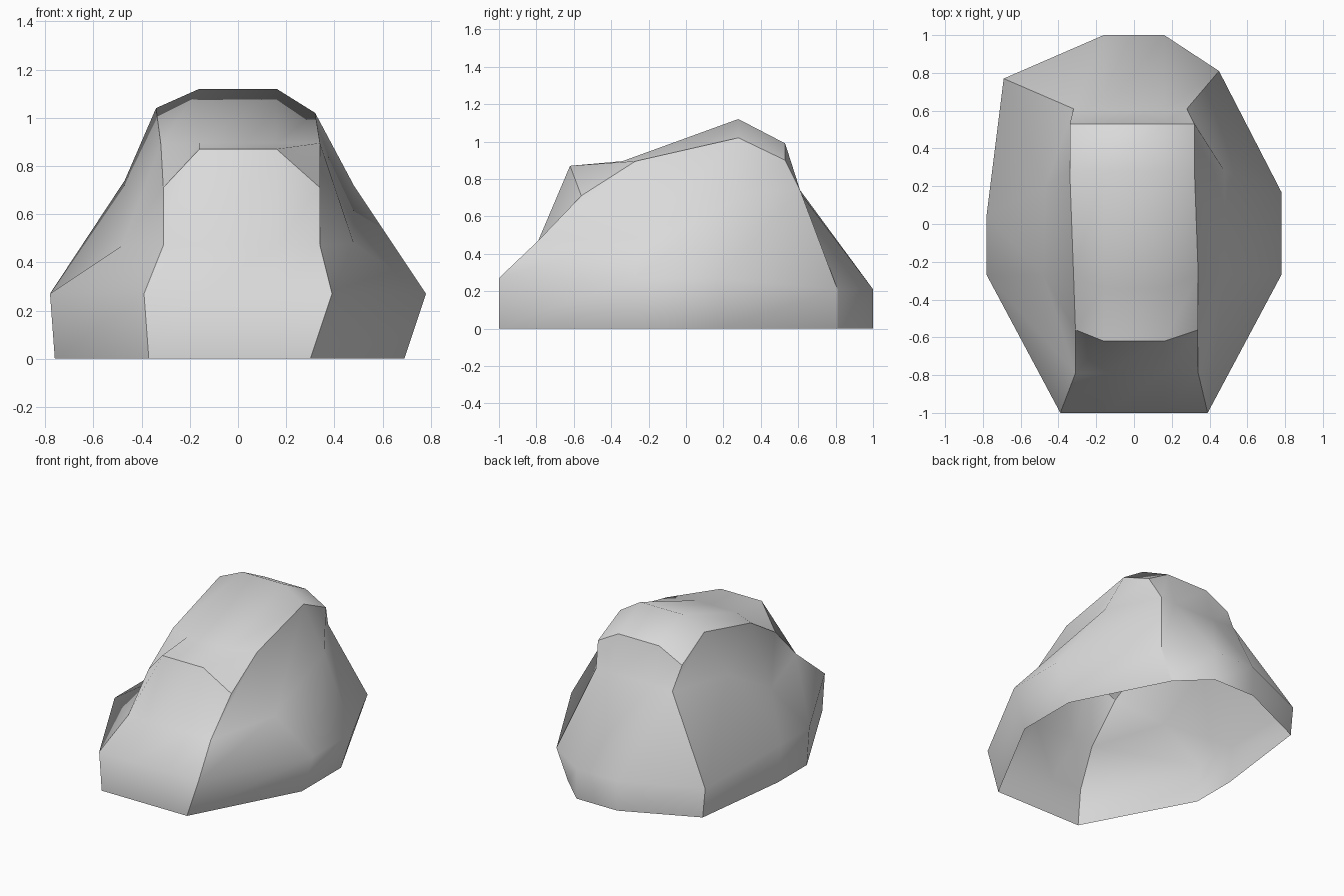
import bpy
import bmesh

if "Cube" in bpy.data.objects:
    bpy.data.objects.remove(bpy.data.objects["Cube"], do_unlink=True)

CORE = 0.16   # half width of the middle columns


def ring(front_right, front_mid, front_left, left, back_left, back_mid, back_right, right):
    """Counter-clockwise ring of twelve points, three facets per side."""
    return [front_right, (-CORE, *front_mid), (CORE, *front_mid), front_left,
            *left,
            back_left, (CORE, *back_mid), (-CORE, *back_mid), back_right,
            *right]


# Widest belt of the boulder, a little above the ground
belt = ring((-.39, -1, .27), (-1, .27), (.39, -1, .27),
            [(.78, -.27, .27), (.78, .17, .27)],
            (.45, .81, .21), (1, .21), (-.69, .77, .21),
            [(-.78, .05, .27), (-.78, -.27, .27)])


# Ground outline: the belt dropped to the floor and tucked in at the sides
def tuck(point):
    x, y, z = point
    if x > CORE:
        x -= .09
    elif x < -CORE:
        x += .02
    return (x, y, 0)


ground = [tuck(point) for point in belt]

# Shoulder, halfway up the flanks
shoulder = ring((-.31, -.79, .47), (-.79, .47), (.34, -.79, .47),
                [(.48, -.27, .48), (.48, .28, .72)],
                (.28, .61, .74), (.6, .74), (-.32, .61, .74),
                [(-.47, .2, .74), (-.48, -.27, .47)])

# Rim around the sloping cap
rim = ring((-.31, -.56, .71), (-.62, .87), (.34, -.56, .71),
           [(.34, -.27, .895), (.32, .28, 1.02)],
           (.32, .53, .9), (.53, .99), (-.34, .53, .9),
           [(-.34, .28, 1.04), (-.32, -.27, .89)])

# Inner ridge of the cap: low front step and high peak
step = [(side * CORE, -.34, .895) for side in (-1, 1)]
peak = [(side * CORE, .28, 1.12) for side in (-1, 1)]

bm = bmesh.new()


def add_points(points):
    return [bm.verts.new(point) for point in points]


ground, belt, shoulder, rim, step, peak = map(
    add_points, (ground, belt, shoulder, rim, step, peak))
patch = {}


def add_quad(corners, name):
    face = bm.faces.new(corners)
    face.smooth = True
    patch[face] = name


# Four flanks
sides = ("front", "left", "back", "right")
for lower, upper in ((ground, belt), (belt, shoulder), (shoulder, rim)):
    for i in range(len(lower)):
        j = (i + 1) % len(lower)
        add_quad((lower[i], lower[j], upper[j], upper[i]), sides[i // 3])

# Cap
rows = [rim[:4],
        [rim[11], *step, rim[4]],
        [rim[10], *peak, rim[5]],
        rim[9:5:-1]]
for near, far in zip(rows, rows[1:]):
    for i in range(3):
        add_quad((near[i], near[i + 1], far[i + 1], far[i]), "cap")

# Hard creases only where two flanks, or a flank and the cap, meet
for edge in bm.edges:
    edge.smooth = len({patch[face] for face in edge.link_faces}) == 1

mesh = bpy.data.meshes.new("boulder")
bm.to_mesh(mesh)
bm.free()

# Stone colour
stone = bpy.data.materials.new("grey stone")
stone.use_nodes = True
colour = (.7, .7, .7, 1)
stone.diffuse_color = colour
shader = next(n for n in stone.node_tree.nodes if n.type == "BSDF_PRINCIPLED")
shader.inputs["Base Color"].default_value = colour
mesh.materials.append(stone)

boulder = bpy.data.objects.new("boulder", mesh)
bpy.context.scene.collection.objects.link(boulder)
